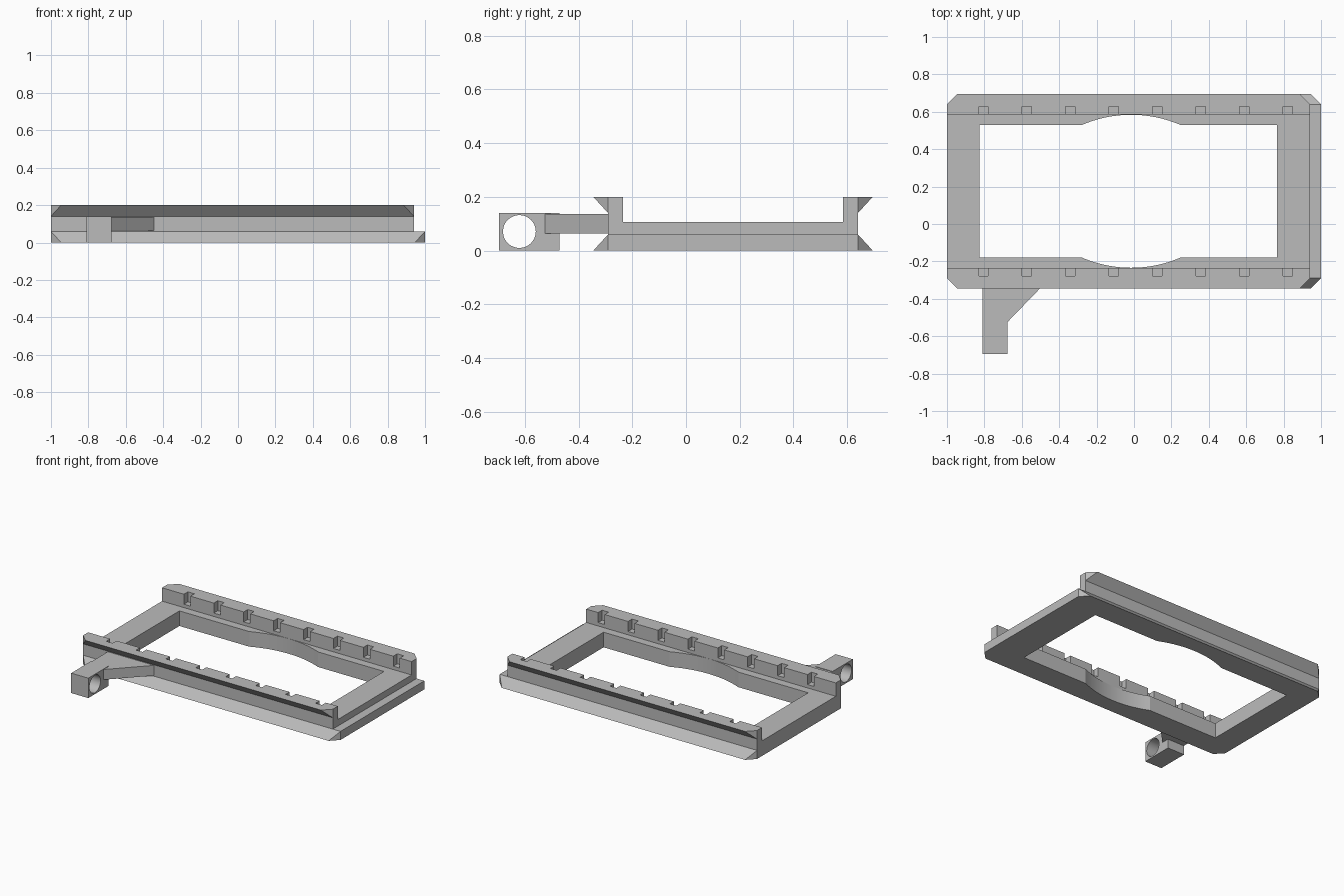
import bpy, bmesh, math

if "Cube" in bpy.data.objects:
    bpy.data.objects.remove(bpy.data.objects["Cube"], do_unlink=True)

grey = bpy.data.materials.new("plain grey")
grey.use_nodes = True
grey.diffuse_color = (0.5, 0.5, 0.5, 1)
grey.node_tree.nodes["Principled BSDF"].inputs["Base Color"].default_value = (0.5, 0.5, 0.5, 1)

MID = 0.175                                    # centre line of the frame in y
FOOT, WEB, INNER, HOLE = 0.52, 0.465, 0.41, 0.353   # half widths from the centre line
LIP, FLOOR, NECK, TOP = 0.06, 0.106, 0.14, 0.2      # heights


def prism(name, points, axis, lo, hi):
    """Extrude a 2D outline along x (points are y, z) or z (points are x, y)."""
    bm = bmesh.new()
    place = (lambda a, b, t: (t, a, b)) if axis == "x" else (lambda a, b, t: (a, b, t))
    ends = [[bm.verts.new(place(a, b, t)) for a, b in points] for t in (lo, hi)]
    for ring in ends:
        bm.faces.new(ring)
    n = len(points)
    for i in range(n):
        j = (i + 1) % n
        bm.faces.new((ends[0][i], ends[0][j], ends[1][j], ends[1][i]))
    bmesh.ops.recalc_face_normals(bm, faces=bm.faces)
    mesh = bpy.data.meshes.new(name)
    bm.to_mesh(mesh)
    bm.free()
    mesh.materials.append(grey)
    obj = bpy.data.objects.new(name, mesh)
    bpy.context.collection.objects.link(obj)
    return obj


def box(name, x0, x1, y0, y1, z0, z1):
    return prism(name, [(x0, y0), (x1, y0), (x1, y1), (x0, y1)], "z", z0, z1)


def combine(target, tool, operation):
    """Apply a boolean and discard the tool."""
    mod = target.modifiers.new("cut", "BOOLEAN")
    mod.operation, mod.solver, mod.object = operation, "EXACT", tool
    bpy.ops.object.select_all(action="DESELECT")
    bpy.context.view_layer.objects.active = target
    target.select_set(True)
    bpy.ops.object.modifier_apply(modifier=mod.name)
    bpy.data.objects.remove(tool, do_unlink=True)


def mirrored(half):
    """Complete a cross-section given as (offset, z) on the +y side."""
    return [(MID + a, z) for a, z in half] + [(MID - a, z) for a, z in reversed(half)]


def trim_ends(obj, x0, x1):
    """Cut the ends square, with 45 degree corners across the flared edges."""
    reach = 0.2
    side = WEB + 0.0005
    right = [(x1 - reach, side + reach), (x1, side), (x1, -side), (x1 - reach, -side - reach)]
    left = [(x0 + reach, -side - reach), (x0, -side), (x0, side), (x0 + reach, side + reach)]
    outline = [(x, MID + y) for x, y in right + left]
    combine(obj, prism("end_trim", outline, "z", -0.5, 0.5), "INTERSECT")


# Lower plate with flared foot, extending into the lip on the left end
frame = prism("frame", mirrored([(FOOT, 0), (WEB, LIP)]), "x", -1.3, 1.3)
trim_ends(frame, -1, 1)

# Upper channel: floor, two webs and flared top flanges
channel = prism("channel", mirrored([(WEB, LIP), (WEB, NECK), (FOOT, TOP),
                                     (INNER, TOP), (INNER, FLOOR)]), "x", -1.3, 1.3)
trim_ends(channel, -1, 0.94)
combine(frame, channel, "UNION")

# Window with a shallow arched bulge on both long sides
arc_mid, chord, rise = -0.015, 0.267, INNER - HOLE - 0.001
radius = (chord ** 2 + rise ** 2) / (2 * rise)
sweep = math.asin(chord / radius)
steps = 24
arc = [(arc_mid + radius * math.sin(sweep * (2 * i / steps - 1)),
        HOLE + rise - radius * (1 - math.cos(sweep * (2 * i / steps - 1))))
       for i in range(steps + 1)]
upper = [(-0.825, HOLE)] + arc + [(0.765, HOLE)]
window = [(x, MID + y) for x, y in upper] + [(x, MID - y) for x, y in reversed(upper)]
combine(frame, prism("window_cutter", window, "z", -0.5, 0.5), "DIFFERENCE")

# Row of eight notches in the inner face of each web
for i in range(8):
    x = -0.805 + i * 0.2325
    for side in (-1, 1):
        y0, y1 = sorted((MID + side * (INNER - 0.03), MID + side * (INNER + 0.044)))
        combine(frame, box("notch_cutter", x - 0.025, x + 0.025, y0, y1, 0.13, 0.3), "DIFFERENCE")

# Side bracket: block with a round cross hole, and a gusset arm reaching the web
bracket = box("bracket", -0.81, -0.677, -0.695, -0.47, 0, NECK)
arm = prism("arm", [(-0.809, -0.53), (-0.677, -0.525), (-0.45, MID - WEB), (-0.809, MID - WEB)],
            "z", 0.064, 0.136)
combine(bracket, arm, "UNION")
circle = [(-0.62 + 0.061 * math.cos(math.tau * i / 48), 0.071 + 0.061 * math.sin(math.tau * i / 48))
          for i in range(48)]
combine(bracket, prism("bore_cutter", circle, "x", -1, -0.5), "DIFFERENCE")

# Smooth the curved walls only
for obj in (frame, bracket):
    bpy.ops.object.select_all(action="DESELECT")
    bpy.context.view_layer.objects.active = obj
    obj.select_set(True)
    bpy.ops.object.shade_smooth_by_angle(angle=math.radians(15))
